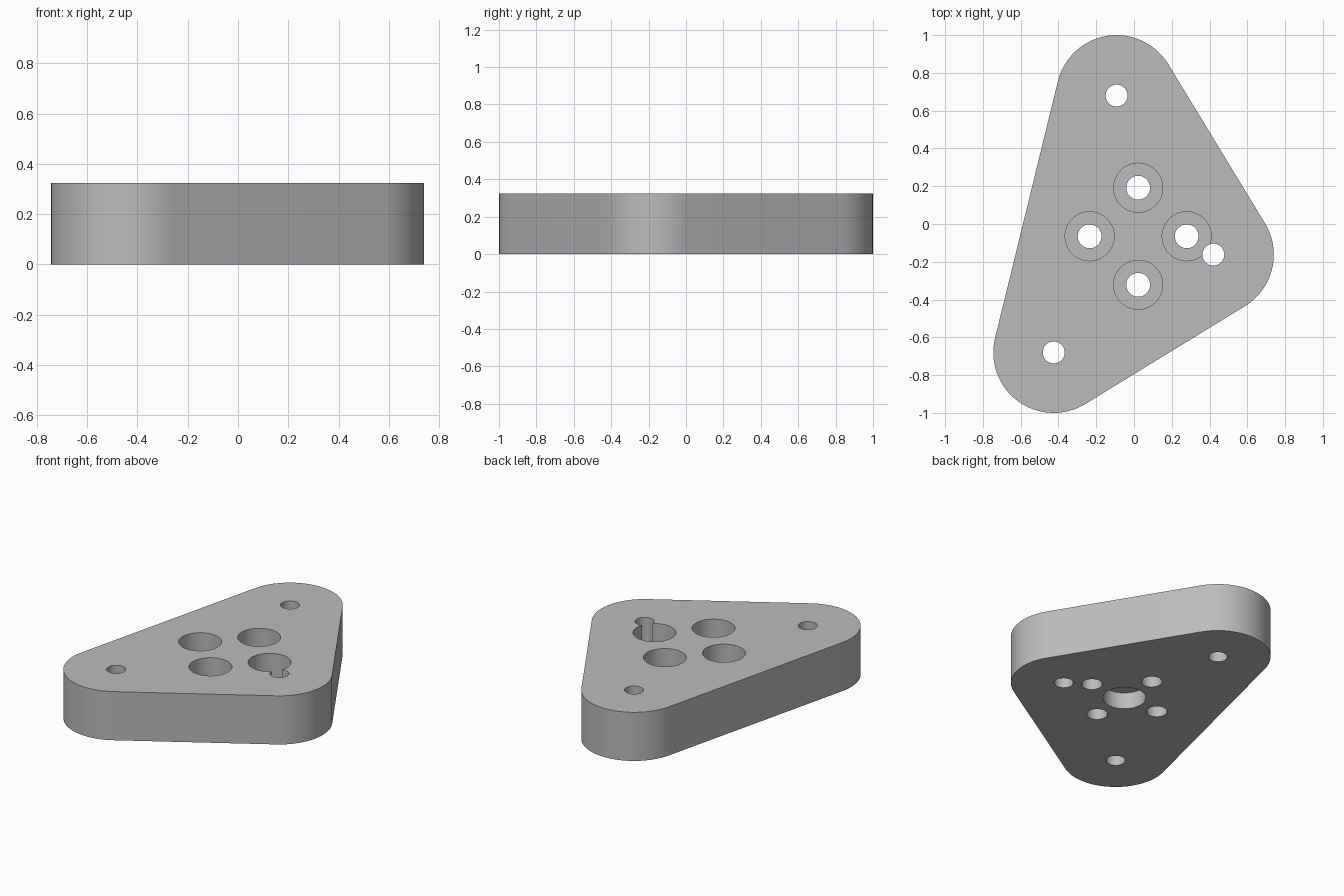
import bpy, bmesh, math
from mathutils import Vector

cube = bpy.data.objects.get("Cube")
if cube:
    bpy.data.objects.remove(cube, do_unlink=True)

THICK = 0.325
CORNER_R = 0.32
BOLT_R = 0.058
SCREW_R = 0.063
BORE_R = 0.13
BORE_DEPTH = 0.2
RECESS_DEPTH = 0.11
HUB = Vector((0.022, -0.065))
SCREW_OFFSET = 0.257
CORNERS = [Vector(c) for c in ((-0.092, 0.68), (-0.425, -0.68), (0.42, -0.162))]

grey = bpy.data.materials.new("plain grey")
grey.use_nodes = True
colour = (0.5, 0.5, 0.5, 1)
grey.diffuse_color = colour
grey.node_tree.nodes["Principled BSDF"].inputs["Base Color"].default_value = colour


def edge_angle(a, b):
    """Direction of the outward normal of a counter-clockwise edge."""
    d = b - a
    return math.atan2(-d.x, d.y)


def rounded_outline(corners, radius, steps=24):
    points = []
    n = len(corners)
    for i, c in enumerate(corners):
        start = edge_angle(corners[i - 1], c)
        sweep = (edge_angle(c, corners[(i + 1) % n]) - start) % math.tau
        for k in range(steps + 1):
            a = start + sweep * k / steps
            points.append(c + radius * Vector((math.cos(a), math.sin(a))))
    return points


def circle(centre, radius, steps=48):
    return [centre + radius * Vector((math.cos(a), math.sin(a)))
            for a in (math.tau * k / steps for k in range(steps))]


def prism(name, outline, z0, z1):
    bm = bmesh.new()
    base = bm.faces.new([bm.verts.new((p.x, p.y, z0)) for p in outline])
    top = bmesh.ops.extrude_face_region(bm, geom=[base], use_keep_orig=True)
    verts = [v for v in top["geom"] if isinstance(v, bmesh.types.BMVert)]
    bmesh.ops.translate(bm, verts=verts, vec=(0, 0, z1 - z0))
    bmesh.ops.recalc_face_normals(bm, faces=bm.faces)
    mesh = bpy.data.meshes.new(name)
    bm.to_mesh(mesh)
    bm.free()
    mesh.materials.append(grey)
    obj = bpy.data.objects.new(name, mesh)
    bpy.context.collection.objects.link(obj)
    return obj


# Rounded triangular plate
plate = prism("mounting_plate", rounded_outline(CORNERS, CORNER_R), 0, THICK)
bpy.ops.object.select_all(action="DESELECT")
bpy.context.view_layer.objects.active = plate
plate.select_set(True)


def drill(centre, radius, z0, z1):
    cutter = prism("hole_cutter", circle(centre, radius), z0, z1)
    cutter.hide_render = True
    mod = plate.modifiers.new("hole", "BOOLEAN")
    mod.operation = "DIFFERENCE"
    mod.solver = "EXACT"
    mod.object = cutter
    bpy.ops.object.modifier_apply(modifier=mod.name)
    bpy.data.objects.remove(cutter, do_unlink=True)


# Counterbored screw holes around the hub
for i in range(4):
    a = i * math.pi / 2
    centre = HUB + SCREW_OFFSET * Vector((math.cos(a), math.sin(a)))
    drill(centre, BORE_R, THICK - BORE_DEPTH, THICK + 0.1)
    drill(centre, SCREW_R, -0.1, THICK + 0.1)

# Through holes at the corners
for c in CORNERS:
    drill(c, BOLT_R, -0.1, THICK + 0.1)

# Blind hub recess underneath
drill(HUB, BORE_R, -0.1, RECESS_DEPTH)

bpy.ops.object.shade_smooth_by_angle(angle=math.radians(30))
